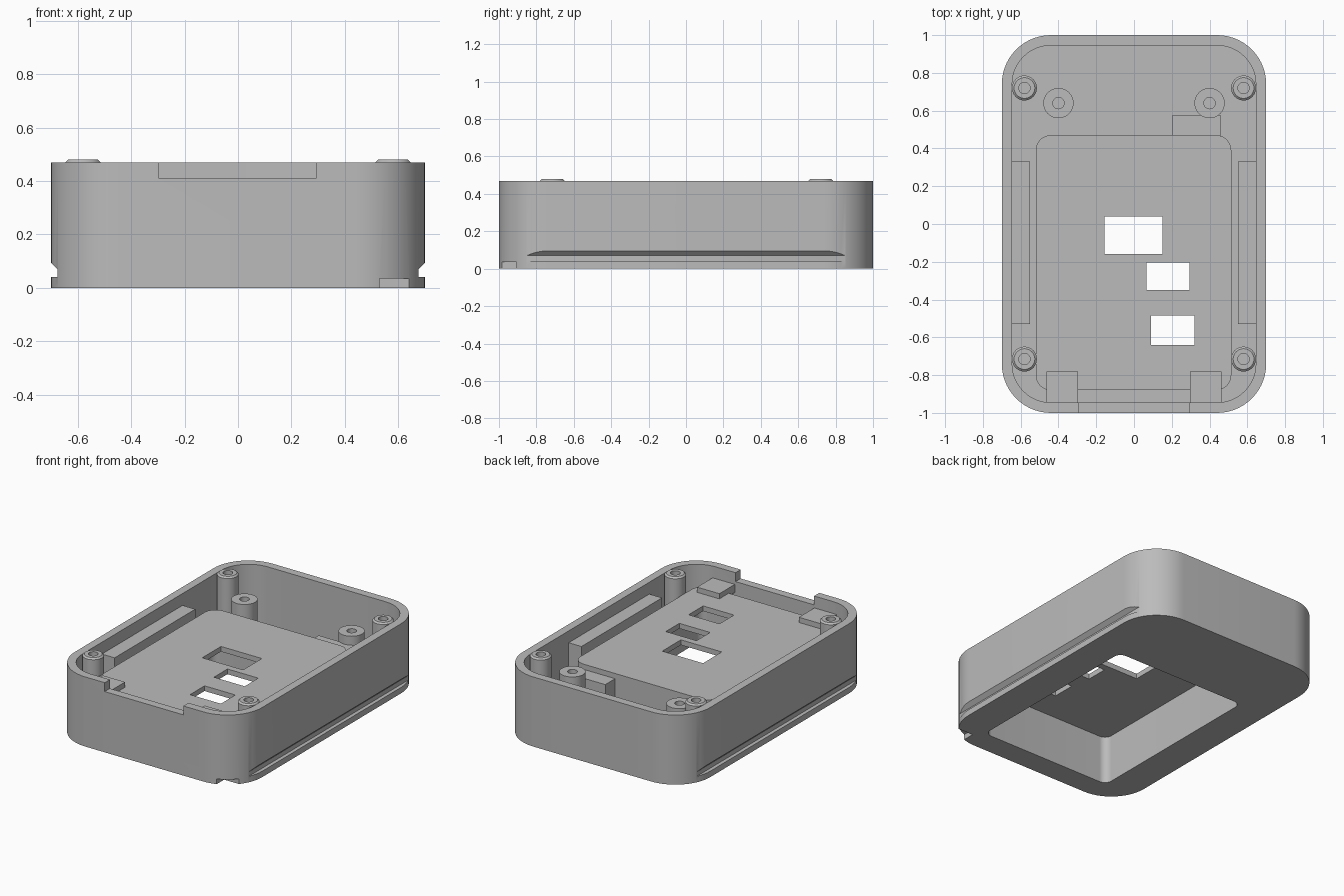
import bpy, bmesh, math

cube = bpy.data.objects.get("Cube")
if cube:
    bpy.data.objects.remove(cube, do_unlink=True)

grey = bpy.data.materials.new("plain_grey")
grey.use_nodes = True
COLOUR = (0.5, 0.5, 0.5, 1)
grey.diffuse_color = COLOUR
grey.node_tree.nodes["Principled BSDF"].inputs["Base Color"].default_value = COLOUR


def add_object(name, bm):
    bmesh.ops.recalc_face_normals(bm, faces=bm.faces)
    mesh = bpy.data.meshes.new(name)
    bm.to_mesh(mesh)
    bm.free()
    mesh.materials.append(grey)
    obj = bpy.data.objects.new(name, mesh)
    bpy.context.collection.objects.link(obj)
    return obj


def extrude_outline(name, points, offset):
    bm = bmesh.new()
    face = bm.faces.new([bm.verts.new(p) for p in points])
    new = bmesh.ops.extrude_face_region(bm, geom=[face])["geom"]
    bmesh.ops.translate(bm, vec=offset, verts=[v for v in new if isinstance(v, bmesh.types.BMVert)])
    return add_object(name, bm)


def rounded_block(name, x0, x1, y0, y1, z0, z1, radius, steps=14):
    points = []
    corners = [(x1 - radius, y1 - radius), (x0 + radius, y1 - radius),
               (x0 + radius, y0 + radius), (x1 - radius, y0 + radius)]
    for i, (cx, cy) in enumerate(corners):
        for k in range(steps + 1):
            a = math.pi / 2 * (i + k / steps)
            points.append((cx + radius * math.cos(a), cy + radius * math.sin(a), z0))
    return extrude_outline(name, points, (0, 0, z1 - z0))


def box(name, x0, x1, y0, y1, z0, z1):
    points = [(x0, y0, z0), (x1, y0, z0), (x1, y1, z0), (x0, y1, z0)]
    return extrude_outline(name, points, (0, 0, z1 - z0))


def combine(target, tool, operation):
    mod = target.modifiers.new(tool.name, "BOOLEAN")
    mod.operation = operation
    mod.solver = "EXACT"
    mod.object = tool
    bpy.context.view_layer.objects.active = target
    bpy.ops.object.modifier_apply(modifier=mod.name)
    bpy.data.objects.remove(tool, do_unlink=True)


def smooth(obj):
    bpy.ops.object.select_all(action="DESELECT")
    obj.select_set(True)
    bpy.context.view_layer.objects.active = obj
    bpy.ops.object.shade_smooth_by_angle(angle=math.radians(30))


def post(name, x, y, profile, steps=32):
    # Turned profile of (radius, height) pairs
    bm = bmesh.new()
    verts = [bm.verts.new((r, 0, z)) for r, z in profile]
    edges = [bm.edges.new(pair) for pair in zip(verts, verts[1:])]
    bmesh.ops.spin(bm, geom=verts + edges, cent=(0, 0, 0), axis=(0, 0, 1),
                   angle=math.tau, steps=steps, use_duplicate=False)
    bmesh.ops.remove_doubles(bm, verts=bm.verts, dist=0.0005)
    obj = add_object(name, bm)
    obj.location = (x, y, 0)
    smooth(obj)


# Tray with raised platform, hollow underneath
FLOOR = 0.055
case = rounded_block("case", -0.7, 0.7, -1, 1, 0, 0.47, 0.26)
combine(case, rounded_block("cavity", -0.645, 0.645, -0.945, 0.945, FLOOR, 0.6, 0.205), "DIFFERENCE")
combine(case, rounded_block("platform", -0.52, 0.515, -0.88, 0.47, 0.02, 0.355, 0.08), "UNION")
combine(case, rounded_block("recess", -0.485, 0.48, -0.845, 0.435, -0.1, 0.32, 0.05), "DIFFERENCE")

# Windows through the platform
for x0, x1, y0, y1 in [(-0.155, 0.15, -0.16, 0.04),
                       (0.065, 0.295, -0.35, -0.205),
                       (0.09, 0.32, -0.64, -0.485)]:
    combine(case, box("window", x0, x1, y0, y1, 0.25, 0.5), "DIFFERENCE")

# Front rim gap and small lower corner notch
combine(case, box("rim_gap", -0.295, 0.292, -1.1, -0.9, 0.41, 0.6), "DIFFERENCE")
combine(case, box("corner_notch", 0.53, 0.64, -1.1, -0.905, -0.1, 0.035), "DIFFERENCE")

# Grip grooves along both sides
for side in (-1, 1):
    outline = [(0.675, 0.04), (0.8, 0.04), (0.8, 0.195), (0.675, 0.07)]
    groove = extrude_outline("groove", [(side * x, -1.2, z) for x, z in outline], (0, 2.4, 0))
    combine(case, groove, "DIFFERENCE")
smooth(case)

# Ribs, front pads and screw posts, left and right
for side, label in ((-1, "right"), (1, "left")):
    xs = sorted((side * 0.55, side * 0.66))
    box(label + "_rib", *xs, -0.53, 0.33, 0.04, 0.39)
    xs = sorted((side * 0.297, side * 0.463))
    box(label + "_front_pad", *xs, -0.96, -0.78, 0.335, 0.39)
    for y, end in ((-0.715, "front"), (0.72, "back")):
        post(f"{end}_{label}_post", side * 0.58, y,
             [(0, 0.03), (0.066, 0.03), (0.066, 0.47), (0.055, 0.48),
              (0.03, 0.48), (0.03, 0.3), (0, 0.3)])
    post(label + "_short_post", side * 0.4, 0.64,
         [(0, 0.03), (0.08, 0.03), (0.08, 0.38), (0.03, 0.38), (0.03, 0.2), (0, 0.2)])

# Ledge behind the platform
box("back_ledge", 0.2, 0.46, 0.46, 0.575, 0.03, 0.32)
